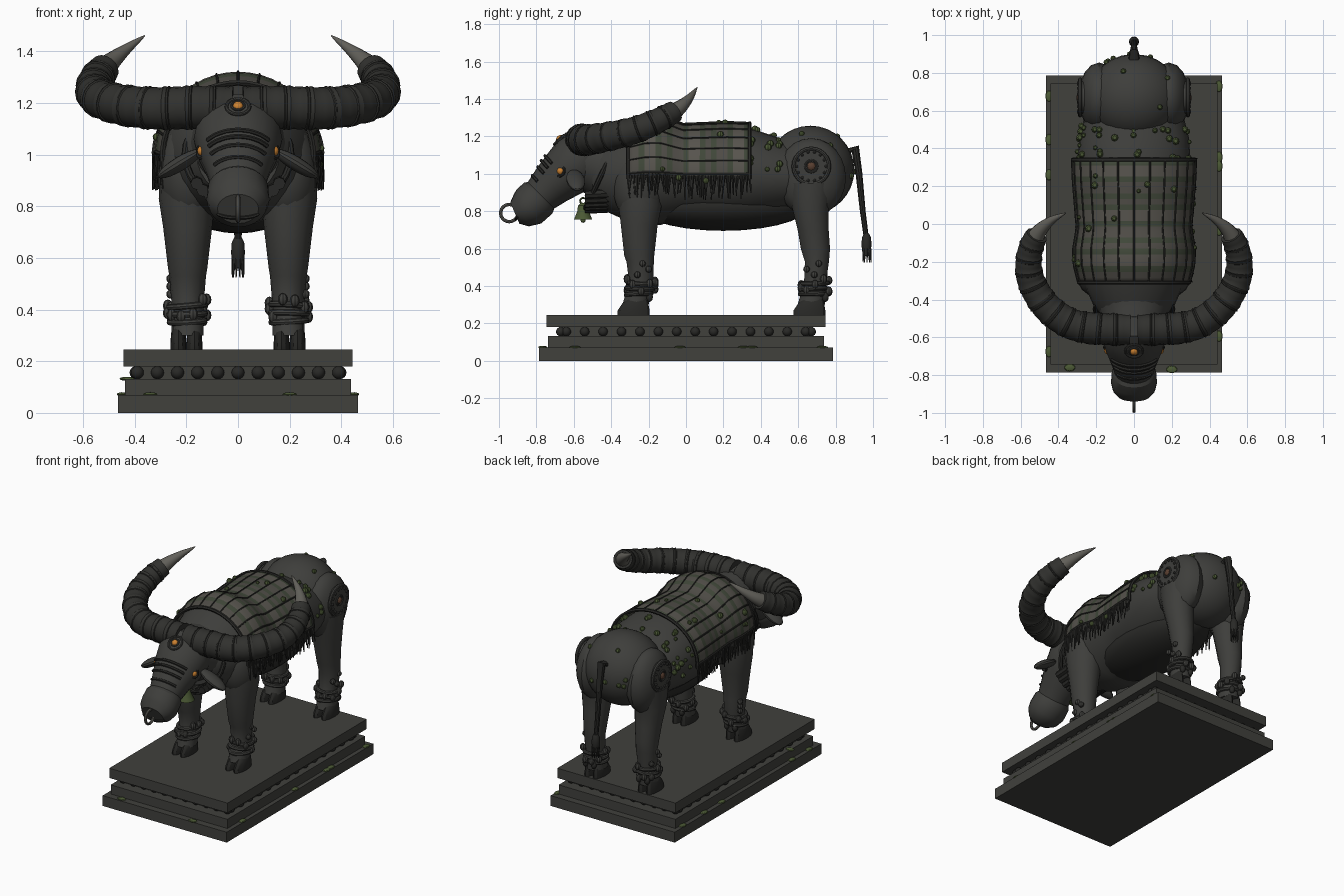
import bpy, bmesh, math, random
from mathutils import Vector as V, Matrix as M

if "Cube" in bpy.data.objects:
    bpy.data.objects.remove(bpy.data.objects["Cube"])
random.seed(4)
PI = math.pi

def mat(name, r, g, b):
    m = bpy.data.materials.new(name)
    m.diffuse_color = (r, g, b, 1)
    m.use_nodes = True
    m.node_tree.nodes["Principled BSDF"].inputs["Base Color"].default_value = m.diffuse_color
    return m

STONE, DARK = mat("stone", .048, .048, .044), mat("dark_stone", .022, .022, .02)
HORN, TIP = mat("horn", .03, .03, .027), mat("horn_tip", .12, .115, .1)
MOSS, AMBER = mat("moss", .07, .1, .035), mat("amber", .6, .22, .03)
RUST, BASE = mat("rust", .1, .05, .03), mat("base_stone", .052, .052, .046)
CLOTH = [mat("cloth_a", .075, .07, .06), mat("cloth_b", .05, .062, .04), mat("cloth_c", .095, .088, .075)]

def finish(name, bm, *mats, angle=30):
    bmesh.ops.recalc_face_normals(bm, faces=bm.faces[:])
    me = bpy.data.meshes.new(name)
    bm.to_mesh(me)
    bm.free()
    for m in mats:
        me.materials.append(m)
    ob = bpy.data.objects.new(name, me)
    bpy.context.collection.objects.link(ob)
    if angle:
        me.shade_smooth()
        me.set_sharp_from_angle(angle=math.radians(angle))
    return ob

def place(loc, d=(0, 0, 1), s=(1, 1, 1)):
    return M.Translation(V(loc)) @ V(d).to_track_quat('Z', 'Y').to_matrix().to_4x4() @ M.Diagonal((*s, 1))

def ball(bm, loc, s, d=(0, 0, 1), u=12, v=8):
    bmesh.ops.create_uvsphere(bm, u_segments=u, v_segments=v, radius=1, matrix=place(loc, d, s))

def cone(bm, a, b, r1, r2, n=10):
    a, b = V(a), V(b)
    bmesh.ops.create_cone(bm, cap_ends=True, segments=n, radius1=r1, radius2=r2,
                          depth=(b - a).length, matrix=place((a + b) / 2, b - a))

def box(bm, loc, size):
    bmesh.ops.create_cube(bm, size=1, matrix=place(loc, s=size))

def tube(bm, pts, radii, n=16, axis=None, side=(1, 0, 0), closed=False):
    """Loft of ellipses (radius along 'side', radius across) through pts."""
    pts, rings, k = [V(p) for p in pts], [], len(pts)
    for i, p in enumerate(pts):
        if closed:
            t = pts[(i + 1) % k] - pts[i - 1]
        else:
            t = V(axis) if axis else pts[min(i + 1, k - 1)] - pts[max(i - 1, 0)]
        t.normalize()
        w = t.cross(V(side)).normalized()
        u = w.cross(t)
        r = radii[i] if isinstance(radii, list) else radii
        a, b = r if isinstance(r, tuple) else (r, r)
        rings.append([bm.verts.new(p + u * a * math.cos(2 * PI * j / n) + w * b * math.sin(2 * PI * j / n)) for j in range(n)])
    for i in range(k if closed else k - 1):
        A, B = rings[i], rings[(i + 1) % k]
        for j in range(n):
            bm.faces.new((A[j], A[(j + 1) % n], B[(j + 1) % n], B[j]))
    if not closed:
        bm.faces.new(rings[0])
        bm.faces.new(rings[-1])

def ring(bm, loc, d, R, r, sx=1, n=24, m=8):
    X = place(loc, d, (sx, 1, 1))
    pts = [X @ V((R * math.cos(2 * PI * i / n), R * math.sin(2 * PI * i / n), 0)) for i in range(n)]
    tube(bm, pts, r, m, side=d, closed=True)

def spline(pts, per):
    P = [V(p) for p in pts]
    P = [2 * P[0] - P[1]] + P + [2 * P[-1] - P[-2]]
    out = []
    for a, b, c, d in zip(P, P[1:], P[2:], P[3:]):
        for i in range(per):
            t = i / per
            out.append(.5 * (2 * b + (c - a) * t + (2 * a - 5 * b + 4 * c - d) * t * t + (3 * b - a - 3 * c + d) * t ** 3))
    return out + [P[-2]]

# plinth slabs and bead row
bm = bmesh.new()
for x, y, z0, z1 in ((.465, .785, 0, .07), (.437, .738, .07, .132), (.39, .665, .132, .18), (.443, .745, .18, .246)):
    box(bm, (0, 0, (z0 + z1) / 2), (2 * x, 2 * y, z1 - z0))
finish("plinth", bm, BASE, angle=0)
bm = bmesh.new()
for s in (-1, 1):
    for i in range(11):
        ball(bm, (-.39 + .078 * i, s * .67, .156), (.025,) * 3)
    for i in range(14):
        ball(bm, (s * .395, -.64 + 1.28 * i / 13, .156), (.025,) * 3)
finish("plinth_beads", bm, DARK)

# barrel: y, centre z, half width, half height
BODY = [(-.5, 1.0, .16, .16), (-.43, 1.0, .215, .2), (-.32, 1.0, .265, .25), (-.22, 1.01, .29, .28), (-.14, 1.01, .295, .285),
        (-.02, 1.0, .275, .24), (.1, 1.0, .285, .245), (.22, 1.0, .295, .25), (.34, 1.0, .3, .245), (.46, .99, .29, .215), (.58, .98, .26, .18)]
def body(y):
    for a, b in zip(BODY, BODY[1:]):
        if y <= b[0]:
            t = (y - a[0]) / (b[0] - a[0])
            return [p + (q - p) * t for p, q in zip(a, b)][1:]
    return BODY[-1][1:]
def skin(y, th, off=0):
    z, rx, rz = body(y)
    return V(((rx + off) * math.cos(th), y, z + (rz + off) * math.sin(th)))

bm = bmesh.new()
tube(bm, [(0, b[0], b[1]) for b in BODY], [(b[2], b[3]) for b in BODY], 28, axis=(0, 1, 0))
finish("barrel", bm, STONE)
bm = bmesh.new()
ball(bm, (0, .2, .83), (.23, .46, .135), u=24, v=14)
finish("belly", bm, DARK)
bm = bmesh.new()
ball(bm, (0, .665, 1.02), (.25, .235, .237), u=24, v=16)
for s in (-1, 1):
    ball(bm, (s * .185, .67, .98), (.11, .185, .21), u=16, v=12)
finish("rump", bm, STONE)
bm = bmesh.new()
for s in (-1, 1):
    ball(bm, (s * .19, -.25, .93), (.12, .14, .2), u=16, v=12)
finish("shoulders", bm, STONE)

# hip discs
bm, gem = bmesh.new(), bmesh.new()
for s in (-1, 1):
    c = V((s * .285, .67, 1.04))
    ring(bm, c, (s, 0, 0), .095, .011)
    cone(bm, c - V((s * .04, 0, 0)), c + V((s * .006, 0, 0)), .09, .085, 24)
    ring(bm, c + V((s * .008, 0, 0)), (s, 0, 0), .032, .006, n=16)
    ball(gem, c + V((s * .008, 0, 0)), (.022, .022, .012), (s, 0, 0))
    for i in range(14):
        a = 2 * PI * i / 14
        ball(bm, c + V((s * .01, .078 * math.cos(a), .078 * math.sin(a))), (.008,) * 3, u=8, v=6)
finish("hip_discs", bm, STONE)
finish("hip_gems", gem, RUST)

# legs, cloven hooves, ankle bands
FRONT = [(.92, -.25, .1, .12), (.83, -.245, .108, .118), (.72, -.25, .095, .1), (.56, -.25, .076, .082), (.53, -.245, .071, .075), (.42, -.24, .062, .066), (.3, -.27, .062, .072)]
HIND = [(.95, .665, .1, .13), (.82, .665, .1, .1), (.7, .68, .085, .085), (.6, .692, .073, .08), (.53, .7, .068, .066), (.42, .69, .06, .06), (.3, .67, .062, .075)]
for name, leg in (("front", FRONT), ("hind", HIND)):
    for s, sn in ((-1, "left"), (1, "right")):
        bm = bmesh.new()
        tube(bm, [(s * .195 + s * max(0, z - .75) * .05, y, z) for z, y, a, b in leg], [(a, b) for z, y, a, b in leg], 14, axis=(0, 0, 1))
        finish(f"{name}_leg_{sn}", bm, STONE)
        hy = leg[-1][1]
        bm = bmesh.new()
        for t in (-1, 1):
            x = s * .2 + t * .031
            tube(bm, [(x, hy - .01, .246), (x, hy - .01, .27), (x, hy, .31), (x, hy + .01, .33)],
                 [(.031, .085), (.031, .085), (.028, .068), (.02, .05)], 12, axis=(0, 0, 1))
            ball(bm, (x, hy + .075, .34), (.018, .018, .025))
        finish(f"{name}_hoof_{sn}", bm, DARK)
        bm = bmesh.new()
        ay = leg[-2][1]
        for z, R in ((.355, .068), (.385, .07), (.415, .07)):
            ring(bm, (s * .197, ay - (.42 - z) * .2, z), (random.uniform(-.1, .1), random.uniform(-.1, .1), 1), R, .012, n=18)
        for i in range(10):
            a = 2 * PI * i / 10
            ball(bm, (s * .197 + .075 * math.cos(a), ay + .078 * math.sin(a), .395 + random.uniform(-.03, .05)), (.019, .019, .024), u=8, v=6)
        for i in range(3):
            ball(bm, (s * .26, ay + random.uniform(-.05, .05), .46 + .03 * i), (.018,) * 3, u=8, v=6)
        finish(f"{name}_ankle_band_{sn}", bm, STONE)

# saddle blanket with stripes, cords and fringe
bm = bmesh.new()
NY, NT, Y0, Y1 = 22, 24, -.31, .34
ys = [Y0 + (Y1 - Y0) * i / NY for i in range(NY + 1)]
g = [[bm.verts.new(skin(y, -.1 + (PI + .2) * j / NT, .02)) for j in range(NT + 1)] for y in ys]
for i in range(NY):
    for j in range(NT):
        bm.faces.new((g[i][j], g[i + 1][j], g[i + 1][j + 1], g[i][j + 1])).material_index = (0, 0, 1, 2, 2, 1, 0, 1)[i % 8]
ob = finish("blanket", bm, *CLOTH)
md = ob.modifiers.new("thick", 'SOLIDIFY')
md.thickness, md.offset = .015, 0
bm = bmesh.new()
for j in range(1, 12):
    tube(bm, [skin(y, PI * j / 12, .028) for y in ys], .005, 6)
for y in (Y0, Y1):
    tube(bm, [skin(y, -.1 + (PI + .2) * j / 24, .025) for j in range(25)], .011, 6, side=(0, 1, 0))
for s in (0, PI):
    tube(bm, [skin(y, s, .025) for y in ys], .009, 6)
finish("blanket_cords", bm, DARK)
bm = bmesh.new()
for k in (0, PI):
    for i in range(44):
        p = skin(Y0 + (Y1 - Y0) * i / 43, k, .025)
        q = p + V((random.uniform(-.01, .012), random.uniform(-.012, .012), -random.uniform(.1, .14)))
        cone(bm, p + V((0, 0, -.01)), q, .008, .003, 5)
finish("blanket_fringe", bm, DARK)

# neck, head, muzzle
bm = bmesh.new()
tube(bm, [(0, -.3, 1.0), (0, -.4, 1.02), (0, -.5, 1.06), (0, -.58, 1.08)], [(.22, .24), (.205, .19), (.17, .165), (.155, .15)], 20)
finish("neck", bm, STONE)
HEAD = [(-.46, 1.13, .12, .1), (-.52, 1.11, .16, .145), (-.58, 1.06, .172, .158), (-.64, 1.01, .158, .142), (-.72, .94, .125, .118),
        (-.775, .885, .105, .1), (-.79, .87, .118, .112), (-.84, .825, .122, .112), (-.88, .805, .112, .095), (-.915, .79, .08, .062)]
bm = bmesh.new()
tube(bm, [(0, h[0], h[1]) for h in HEAD], [(h[2], h[3]) for h in HEAD], 20)
finish("head", bm, STONE)
N = V((0, -.66, .75))
bm = bmesh.new()
for y, z, R in ((-.66, .99, .152), (-.685, .97, .145), (-.71, .945, .133), (-.75, .91, .116)):
    tube(bm, [V((R * math.sin(a), y, z)) + N * (R * .93 * math.cos(a)) for a in [-.9 + .15 * i for i in range(13)]], .009, 6, side=(0, -.75, -.66))
tube(bm, [(.08 * math.sin(a), -.9 - .01 * math.cos(a), .775 - .02 * math.cos(a)) for a in [-1.4 + .28 * i for i in range(11)]], .007, 6, side=(0, 0, 1))
for s in (-1, 1):
    ball(bm, (s * .05, -.91, .825), (.022, .014, .016))
    ring(bm, (s * .138, -.672, 1.015), (s, -.8, .25), .028, .008, n=14)
finish("face_wrinkles", bm, DARK)
bm = bmesh.new()
for s in (-1, 1):
    ball(bm, (s * .137, -.67, 1.015), (.021,) * 3)
ball(bm, (0, -.677, 1.19), (.02, .02, .014), N)
finish("eyes_and_forehead_gem", bm, AMBER)
bm = bmesh.new()
cone(bm, (0, -.64, 1.15), (0, -.672, 1.186), .052, .045, 18)
ring(bm, (0, -.672, 1.186), N, .045, .007, n=18)
ring(bm, (0, -.675, 1.19), N, .025, .005, n=16)
finish("forehead_disc", bm, STONE)
bm = bmesh.new()
ring(bm, (0, -.945, .79), (1, 0, 0), .046, .009)
finish("nose_ring", bm, TIP)
for s, sn in ((-1, "left"), (1, "right")):
    bm = bmesh.new()
    ball(bm, (s * .225, -.59, .965), (.05, .028, .1), (s * .82, .1, -.5), 14, 10)
    ob = finish(f"ear_{sn}", bm, STONE)
    # horn: ridged wrap then bare tip
    path = spline([(s * x, y, z) for x, y, z in ((.02, -.56, 1.18), (.18, -.555, 1.182), (.33, -.53, 1.18), (.46, -.44, 1.195),
                   (.545, -.3, 1.225), (.555, -.17, 1.275), (.515, -.06, 1.335), (.45, .01, 1.395), (.36, .06, 1.462))], 9)
    rad = []
    for i in range(len(path)):
        t = i / 54
        base = .084 - .024 * t ** 2
        rad.append(base * (1.05, .98, 1.0, 1.0, .97)[i % 5])
    bm = bmesh.new()
    tube(bm, path[:55], rad[:55], 16, side=(0, 0, 1))
    for i in range(4, 54, 5):
        c, d = path[i], path[i + 1] - path[i - 1]
        ring(bm, c, d, rad[i] + .001, .006, n=16, m=6)
    finish(f"horn_{sn}", bm, HORN)
    bm = bmesh.new()
    tip = path[53:]
    tube(bm, tip, [.045 * (1 - i / (len(tip) - 1)) ** .85 + .0015 for i in range(len(tip))], 14, side=(0, 0, 1))
    finish(f"horn_tip_{sn}", bm, TIP)

# collar with blocks and bell
bm = bmesh.new()
C, D = V((0, -.45, 1.0)), V((0, -.85, .4)).normalized()
ring(bm, C, D, .205, .014, n=28)
for i in range(11):
    a = -PI / 2 + (i - 5) * .2
    p = V((.19 * math.cos(a), -.46, 1.0 + .17 * math.sin(a)))
    cone(bm, p + V((0, .09, -.01)), p + V((0, -.08, -.02)), .026, .024, 8)
finish("collar", bm, DARK)
bm = bmesh.new()
tube(bm, [(0, -.55, z) for z in (.755, .765, .8, .83, .845)], [.05, .046, .032, .028, .012], 14, axis=(0, 0, 1))
ball(bm, (0, -.55, .752), (.014,) * 3)
ring(bm, (0, -.55, .855), (1, 0, 0), .016, .005, n=12)
finish("bell", bm, MOSS)

# tail and tuft
bm = bmesh.new()
tube(bm, [(0, .84, 1.1), (0, .905, 1.135), (0, .925, 1.0), (0, .945, .8), (0, .965, .65)], [.032, .026, .019, .016, .014], 10)
finish("tail", bm, DARK)
bm = bmesh.new()
tube(bm, [(0, .965, z) for z in (.68, .66, .62, .58, .56)], [.014, .024, .027, .022, .012], 12, axis=(0, 0, 1))
for i in range(10):
    a = 2 * PI * i / 10
    cone(bm, (.018 * math.cos(a), .967 + .018 * math.sin(a), .6), (.022 * math.cos(a), .968 + .022 * math.sin(a), .525), .008, .002, 5)
finish("tail_tuft", bm, DARK)

# moss clumps on hide, blanket, rump and plinth ledges
bm = bmesh.new()
for i in range(46):
    y = random.uniform(.34, .52) if i < 32 else random.uniform(-.28, .34)
    r = random.uniform(.011, .02)
    ball(bm, skin(y, random.uniform(-.2, PI + .2), .004 if i < 32 else .03), (r, r, r), u=8, v=6)
for i in range(16):
    d = V((random.uniform(-1, 1), random.uniform(-.3, 1), random.uniform(-.2, .8))).normalized()
    ball(bm, (d.x * .255, .665 + d.y * .235, 1.02 + d.z * .237), (.015,) * 3, u=8, v=6)
for i in range(10):
    s, y = random.choice((-1, 1)), random.uniform(-.75, .75)
    ball(bm, (s * .45, y, .072), (.02, .03, .008), u=10, v=6)
for x, y, z in ((-.34, -.76, .072), (.2, -.77, .072), (-.43, -.5, .132)):
    ball(bm, (x, y, z), (.03, .02, .008), u=10, v=6)
finish("moss", bm, MOSS)
